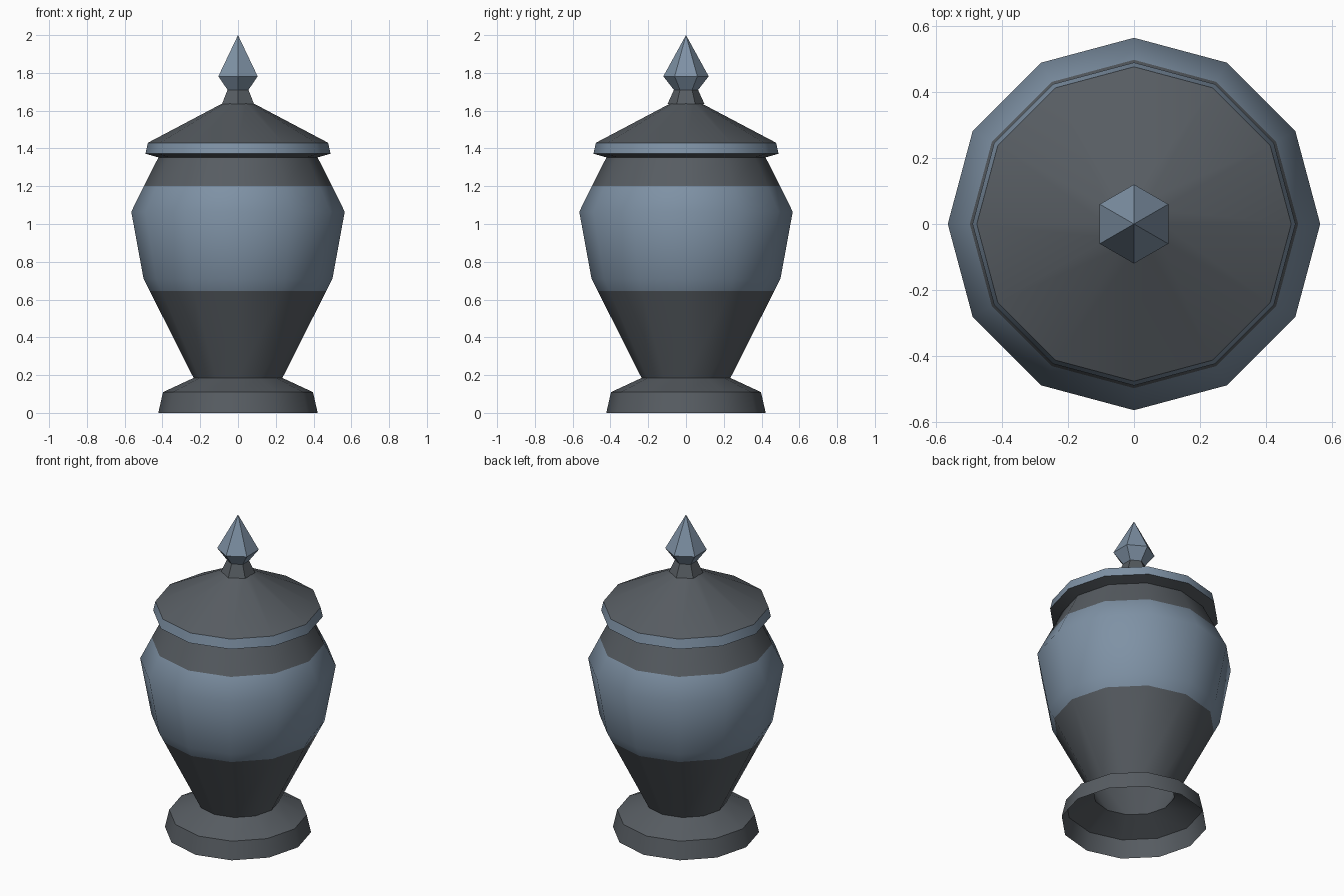
import bpy, bmesh, math

if "Cube" in bpy.data.objects:
    bpy.data.objects.remove(bpy.data.objects["Cube"])


def material(name, rgb):
    m = bpy.data.materials.new(name)
    m.diffuse_color = (*rgb, 1)
    m.use_nodes = True
    m.node_tree.nodes["Principled BSDF"].inputs["Base Color"].default_value = m.diffuse_color
    return m


GREY = material("dark grey", (0.095, 0.108, 0.122))
BLUE = material("dusty blue", (0.21, 0.285, 0.375))


def lathe(name, profile, sides, is_blue, start=0.0):
    """Turn a (radius, height) profile; is_blue picks the colour by face height."""
    bm = bmesh.new()
    rings = []
    for r, z in profile:
        if r == 0:
            rings.append([bm.verts.new((0, 0, z))] * sides)
        else:
            angles = [start + 2 * math.pi * i / sides for i in range(sides)]
            rings.append([bm.verts.new((r * math.cos(a), r * math.sin(a), z)) for a in angles])
    for low, high in zip(rings, rings[1:]):
        for i in range(sides):
            j = (i + 1) % sides
            corners = list(dict.fromkeys((low[i], low[j], high[j], high[i])))
            f = bm.faces.new(corners)
            z = (low[i].co.z + high[i].co.z) / 2
            f.material_index = int(is_blue(z))
    mesh = bpy.data.meshes.new(name)
    bm.to_mesh(mesh)
    bm.free()
    mesh.materials.append(GREY)
    mesh.materials.append(BLUE)
    ob = bpy.data.objects.new(name, mesh)
    bpy.context.collection.objects.link(ob)
    # smooth around the turning, crisp at the steps
    bpy.ops.object.select_all(action='DESELECT')
    ob.select_set(True)
    bpy.context.view_layer.objects.active = ob
    bpy.ops.object.shade_smooth_by_angle(angle=math.radians(40))
    return ob


# hollow foot
lathe("foot", [(0.422, 0), (0.397, 0.11), (0.235, 0.185)], 12, lambda z: False)

# vase body with a painted blue band
lathe("body", [(0.235, 0.185), (0.467, 0.645), (0.50, 0.71), (0.565, 1.065),
               (0.498, 1.2), (0.42, 1.355)], 12, lambda z: 0.645 < z < 1.2)

# lid with a blue rim
lathe("lid", [(0.42, 1.352), (0.49, 1.372), (0.477, 1.43), (0.085, 1.637)],
      12, lambda z: 1.38 < z < 1.43)

# six sided finial: grey collar, blue point
lathe("finial", [(0.098, 1.635), (0.064, 1.71), (0.12, 1.782), (0, 2.0)],
      6, lambda z: z > 1.71, math.pi / 2)
